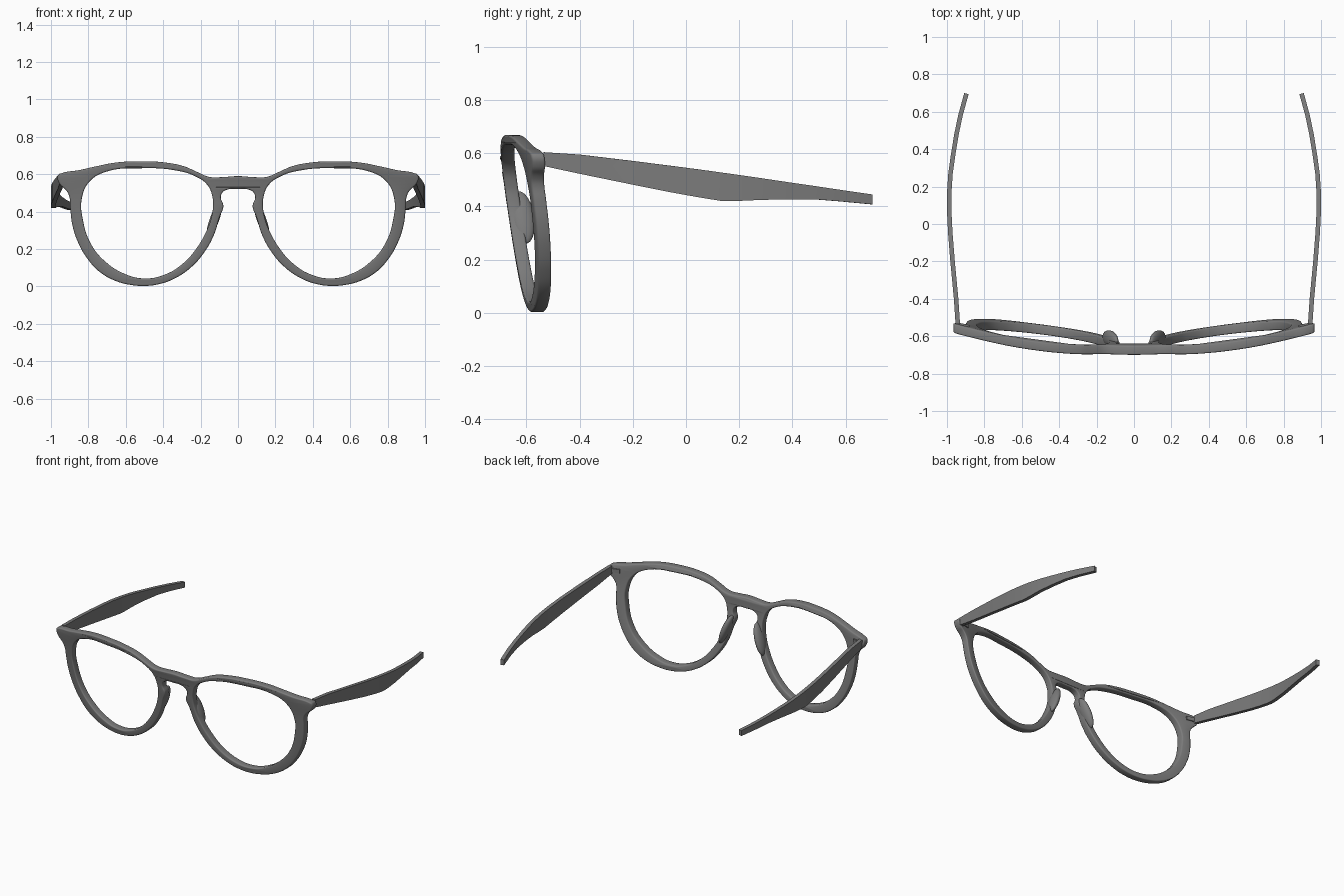
import bpy, bmesh, math
from mathutils import Matrix, Vector

if "Cube" in bpy.data.objects:
    bpy.data.objects.remove(bpy.data.objects["Cube"])

dark = bpy.data.materials.new("dark_grey")
dark.diffuse_color = (.2, .2, .2, 1)
dark.use_nodes = True
dark.node_tree.nodes["Principled BSDF"].inputs["Base Color"].default_value = dark.diffuse_color


def finish(ob, angle=40, mirror=False):
    ob.data.materials.clear()
    ob.data.materials.append(dark)
    if mirror:
        ob.modifiers.new("mirror", 'MIRROR')
    bpy.ops.object.select_all(action='DESELECT')
    ob.select_set(True)
    bpy.context.view_layer.objects.active = ob
    bpy.ops.object.shade_smooth_by_angle(angle=math.radians(angle))


def from_bmesh(name, bm):
    bmesh.ops.recalc_face_normals(bm, faces=bm.faces[:])
    me = bpy.data.meshes.new(name)
    bm.to_mesh(me)
    bm.free()
    ob = bpy.data.objects.new(name, me)
    bpy.context.collection.objects.link(ob)
    return ob


def add_spline(cu, pts):
    s = cu.splines.new('BEZIER')
    s.bezier_points.add(len(pts) - 1)
    for bp, (x, z) in zip(s.bezier_points, pts):
        bp.co = (x, z, 0)
        bp.handle_left_type = bp.handle_right_type = 'AUTO'
    s.use_cyclic_u = True


# front frame: right half outline from bridge top round to bridge underside
outer = [(0, .59), (.08, .585), (.15, .585), (.22, .613), (.29, .643), (.4, .664),
         (.5, .669), (.65, .663), (.76, .642), (.85, .622), (.945, .605), (.963, .594),
         (.955, .55), (.92, .515), (.903, .485), (.897, .42), (.886, .33), (.855, .235),
         (.805, .148), (.74, .078), (.65, .028), (.57, .008), (.5, .003), (.42, .013),
         (.34, .042), (.25, .103), (.175, .19), (.127, .28), (.099, .37), (.078, .43),
         (.092, .475), (.085, .5), (.06, .517), (0, .521)]
lens = [(.133, .435), (.137, .48), (.16, .538), (.22, .585), (.33, .62), (.52, .632),
        (.7, .615), (.795, .56), (.836, .465), (.83, .36), (.785, .225), (.7, .125),
        (.6, .065), (.505, .043), (.4, .06), (.3, .118), (.225, .2), (.172, .29), (.145, .36)]
cu = bpy.data.curves.new("front_frame", 'CURVE')
cu.dimensions = '2D'
cu.fill_mode = 'BOTH'
cu.resolution_u = 5
cu.extrude = .017
cu.bevel_depth = .008
cu.bevel_resolution = 2
cu.offset = -.008
add_spline(cu, outer + [(-x, z) for x, z in outer[-2:0:-1]])
add_spline(cu, lens)
add_spline(cu, [(-x, z) for x, z in lens])
frame = bpy.data.objects.new("front_frame", cu)
bpy.context.collection.objects.link(frame)
frame.select_set(True)
bpy.context.view_layer.objects.active = frame
bpy.ops.object.convert(target='MESH')
frame = bpy.context.view_layer.objects.active

# wrap the flat frame round the face and tilt it
bm = bmesh.new()
bm.from_mesh(frame.data)
bmesh.ops.remove_doubles(bm, verts=bm.verts[:], dist=.0002)
for v in bm.verts:
    x, z, d = v.co
    v.co = (x, -.677 + .128 * x * x + .142 * (.6 - z) - d, z)
bmesh.ops.recalc_face_normals(bm, faces=bm.faces[:])
bm.to_mesh(frame.data)
bm.free()
finish(frame)

# nose pads swelling out of the back of the rims
bm = bmesh.new()
bmesh.ops.create_uvsphere(bm, u_segments=24, v_segments=16, radius=1)
bmesh.ops.transform(bm, verts=bm.verts[:], matrix=(
    Matrix.Translation((.126, -.615, .358)) @ Matrix.Rotation(math.radians(-20), 4, 'Y')
    @ Matrix.Rotation(math.radians(8), 4, 'X') @ Matrix.Diagonal((.025, .045, .105, 1))))
finish(from_bmesh("nose_pad", bm), mirror=True)

# temples: y, centre x, bottom z, top z
stations = [(-.535, .942, .552, .604), (-.4, .951, .523, .595), (-.2, .970, .482, .571),
            (-.05, .982, .452, .552), (.05, .987, .434, .539), (.13, .988, .421, .528),
            (.18, .987, .420, .521), (.27, .981, .424, .508), (.37, .967, .427, .493),
            (.48, .949, .427, .477), (.58, .928, .419, .462), (.697, .896, .408, .445)]
bm = bmesh.new()
rings = []
for i, (y, x, lo, hi) in enumerate(stations):
    a, b = stations[max(i - 1, 0)], stations[min(i + 1, len(stations) - 1)]
    n = Vector((b[0] - a[0], a[1] - b[1])).normalized() * .012
    rings.append([bm.verts.new((x + s * n.x, y + s * n.y, z))
                  for s, z in ((-1, lo), (1, lo), (1, hi), (-1, hi))])
for r, q in zip(rings, rings[1:]):
    for k in range(4):
        bm.faces.new((r[k], r[(k + 1) % 4], q[(k + 1) % 4], q[k]))
bm.faces.new(rings[0])
bm.faces.new(rings[-1])
finish(from_bmesh("temple", bm), mirror=True)

# hinge leaves behind the end pieces
bm = bmesh.new()
bmesh.ops.create_cube(bm, size=1, matrix=Matrix.Translation((.91, -.541, .575))
                      @ Matrix.Rotation(math.radians(13), 4, 'Z')
                      @ Matrix.Diagonal((.06, .014, .025, 1)))
finish(from_bmesh("hinge", bm), mirror=True)
